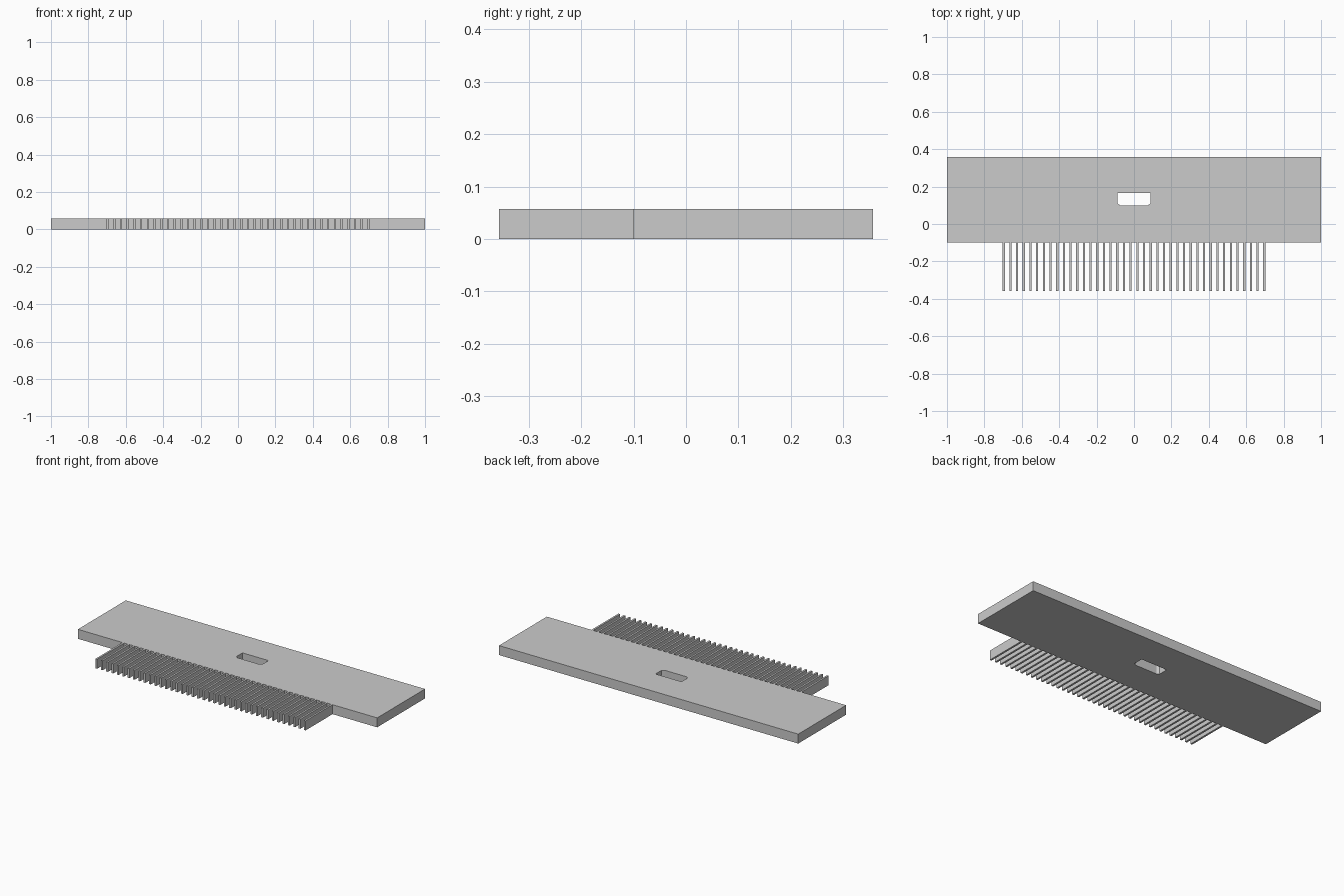
import bpy, bmesh

if "Cube" in bpy.data.objects:
    bpy.data.objects.remove(bpy.data.objects["Cube"])

MM = 1 / 35                      # plate is 70 mm wide = 2 units
THICK = 2 * MM
TEETH, PITCH, TOOTH_W = 40, 1.25 * MM, 0.4 * MM
Y_BACK, Y_EDGE, Y_TIP = 0.357, -0.1, -0.357


def prism(name, outline, z0, z1):
    """Extrude a flat outline from z0 to z1."""
    bm = bmesh.new()
    face = bm.faces.new([bm.verts.new((x, y, z0)) for x, y in outline])
    top = bmesh.ops.extrude_face_region(bm, geom=[face])["geom"]
    bmesh.ops.translate(bm, vec=(0, 0, z1 - z0),
                        verts=[v for v in top if isinstance(v, bmesh.types.BMVert)])
    bmesh.ops.recalc_face_normals(bm, faces=bm.faces)
    mesh = bpy.data.meshes.new(name)
    bm.to_mesh(mesh)
    bm.free()
    obj = bpy.data.objects.new(name, mesh)
    bpy.context.collection.objects.link(obj)
    return obj


def rect(x0, x1, y0, y1):
    return [(x0, y0), (x1, y0), (x1, y1), (x0, y1)]


# Handle plate
plate = prism("handle_plate", rect(-1, 1, Y_EDGE, Y_BACK), 0, THICK)

# Slot with two chamfered front corners
slot = prism("slot_cutter",
             [(-0.072, 0.099), (0.072, 0.099), (0.087, 0.109),
              (0.087, 0.167), (-0.087, 0.167), (-0.087, 0.109)], -0.05, THICK + 0.05)
slot.hide_render = True
slot.hide_set(True)
cut = plate.modifiers.new("slot", "BOOLEAN")
cut.operation = "DIFFERENCE"
cut.solver = "EXACT"
cut.object = slot
bpy.context.view_layer.objects.active = plate
bpy.ops.object.modifier_apply(modifier=cut.name)
bpy.data.objects.remove(slot)

# Row of comb teeth
first = -(TEETH - 1) * PITCH / 2 - TOOTH_W / 2
teeth = prism("comb_teeth", rect(first, first + TOOTH_W, Y_TIP, Y_EDGE), 0, THICK)
row = teeth.modifiers.new("row", "ARRAY")
row.count = TEETH
row.use_relative_offset = False
row.use_constant_offset = True
row.constant_offset_displace = (PITCH, 0, 0)
